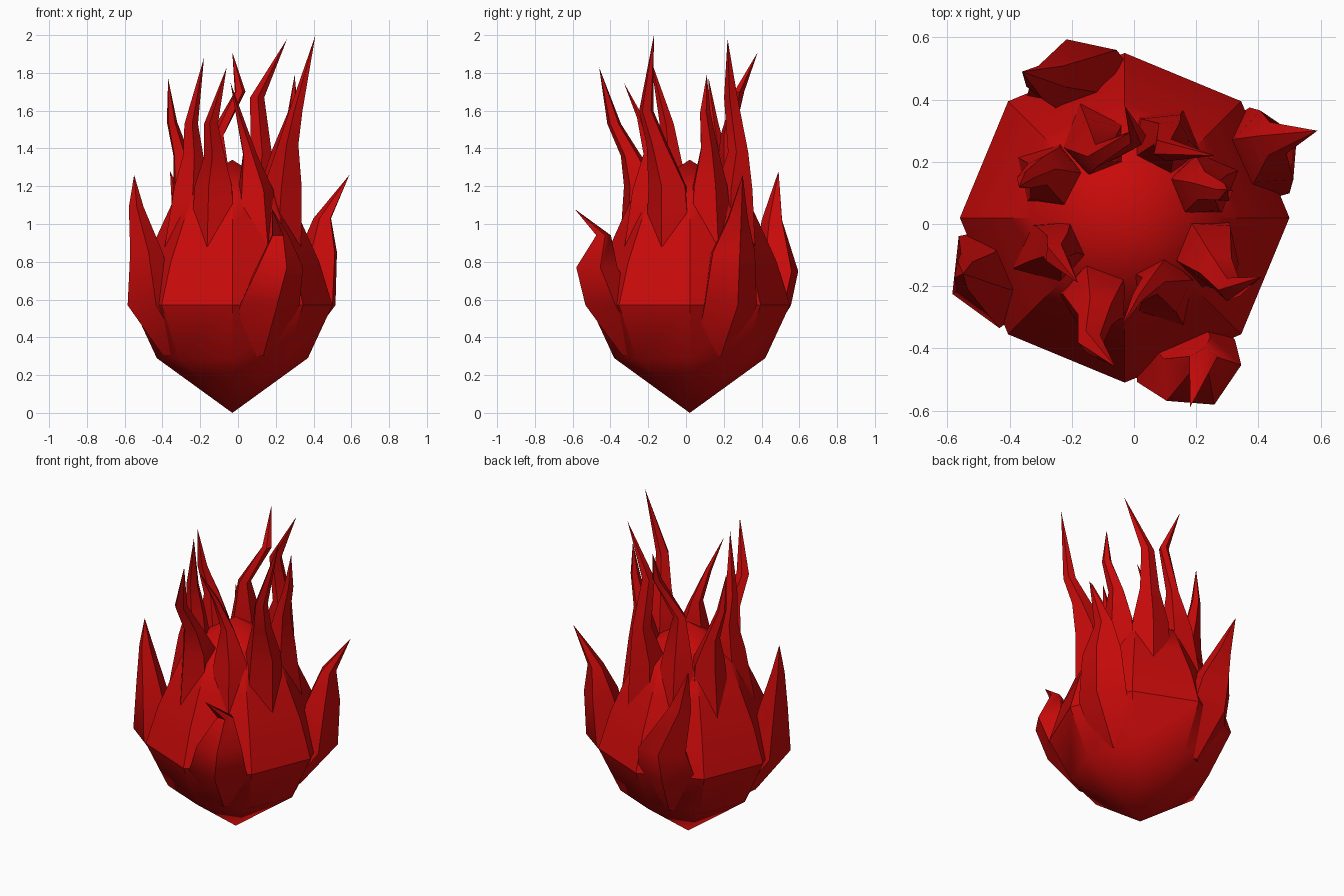
import bpy
import bmesh
from math import sin, cos, pi, atan2, radians
from mathutils import Vector

old_cube = bpy.data.objects.get("Cube")
if old_cube:
    bpy.data.objects.remove(old_cube, do_unlink=True)

red = bpy.data.materials.new("flame_red")
red.use_nodes = True
red.diffuse_color = (0.58, 0.003, 0.003, 1)
red.node_tree.nodes["Principled BSDF"].inputs["Base Color"].default_value = red.diffuse_color

CENTRE = Vector((-0.03, 0.02, 0))


def finish(name, bm, angle):
    """Turn a bmesh into a red object with smooth faces and sharp creases."""
    bmesh.ops.recalc_face_normals(bm, faces=bm.faces)
    mesh = bpy.data.meshes.new(name)
    bm.to_mesh(mesh)
    bm.free()
    mesh.materials.append(red)
    obj = bpy.data.objects.new(name, mesh)
    bpy.context.collection.objects.link(obj)
    bpy.ops.object.select_all(action="DESELECT")
    obj.select_set(True)
    bpy.context.view_layer.objects.active = obj
    bpy.ops.object.shade_smooth_by_angle(angle=radians(angle))
    return obj


def bridge(bm, lower, upper):
    """Join two rings; a ring of one vertex closes to a point."""
    count = max(len(lower), len(upper))
    for i in range(count):
        j = (i + 1) % count
        if len(lower) == 1:
            bm.faces.new((lower[0], upper[j], upper[i]))
        elif len(upper) == 1:
            bm.faces.new((lower[i], lower[j], upper[0]))
        else:
            bm.faces.new((lower[i], lower[j], upper[j], upper[i]))


def body(name, profile, sides):
    """Lathe a pointed, faceted body around the centre axis."""
    bm = bmesh.new()
    rings = []
    for radius, z in profile:
        count = sides if radius else 1
        rings.append([
            bm.verts.new(CENTRE + Vector((radius * cos(2 * pi * i / sides),
                                          radius * sin(2 * pi * i / sides), z)))
            for i in range(count)])
    for lower, upper in zip(rings, rings[1:]):
        bridge(bm, lower, upper)
    return finish(name, bm, 38)


def flame(name, path, tip, flatness=0.8, sides=5):
    """Loft a tapering tongue; each path point is x, y, z, half width."""
    bm = bmesh.new()
    rings = []
    for x, y, z, width in path:
        place = Vector((x, y, z))
        # one corner of every section points away from the body
        heading = atan2(y - CENTRE.y, x - CENTRE.x)
        outward = Vector((cos(heading), sin(heading), 0))
        sideways = Vector((-outward.y, outward.x, 0))
        rings.append([
            bm.verts.new(place + outward * cos(2 * pi * i / sides) * width * flatness
                         + sideways * sin(2 * pi * i / sides) * width)
            for i in range(sides)])
    rings.append([bm.verts.new(tip)])
    bm.faces.new(rings[0])
    for lower, upper in zip(rings, rings[1:]):
        bridge(bm, lower, upper)
    return finish(name, bm, 45)


def crown_flame(name, path, tip):
    """A tall tongue that swells out of one side of the body."""
    x, y, z, width = path[0]
    away = (Vector((x, y, 0)) - CENTRE).normalized()
    hip = CENTRE + away * 0.27
    return flame(name, [(hip.x, hip.y, 0.88, 0.13)] + path, tip, 0.95)


# Pointed bowl, tapering upper body and low peaked top
body("body", [(0, 0), (0.4, 0.29), (0.53, 0.57), (0.46, 0.8), (0.37, 1.0),
              (0.3, 1.15), (0, 1.34)], 8)

# Large outer tongues around the widest part
flame("outer_flame_front",
      [(0.09, -0.24, 0.3, 0.13), (0.15, -0.4, 0.57, 0.18),
       (0.21, -0.48, 0.77, 0.14), (0.22, -0.44, 0.94, 0.05)],
      (0.18, -0.59, 1.08))
flame("outer_flame_left",
      [(0.22, 0.14, 0.3, 0.13), (0.4, 0.22, 0.57, 0.16),
       (0.43, 0.24, 0.85, 0.13), (0.45, 0.27, 1.03, 0.06)],
      (0.59, 0.3, 1.26))
flame("outer_flame_back",
      [(-0.12, 0.29, 0.3, 0.13), (-0.17, 0.42, 0.57, 0.18),
       (-0.18, 0.48, 0.75, 0.15), (-0.28, 0.46, 1.02, 0.07)],
      (-0.36, 0.49, 1.28))
flame("outer_flame_right",
      [(-0.3, -0.1, 0.3, 0.13), (-0.46, -0.17, 0.57, 0.17),
       (-0.49, -0.18, 0.85, 0.11), (-0.54, -0.16, 1.09, 0.05)],
      (-0.55, -0.16, 1.26))

# Tall bent tongues crowning the top, one on each side of the body
crown_flame("crown_flame_left_front",
            [(0.24, -0.09, 1.2, 0.11), (0.27, -0.15, 1.42, 0.06),
             (0.31, -0.21, 1.6, 0.04)], (0.41, -0.17, 2.0))
crown_flame("crown_flame_left_back",
            [(0.1, 0.26, 1.18, 0.11), (0.12, 0.28, 1.38, 0.06),
             (0.1, 0.24, 1.67, 0.04)], (0.26, 0.22, 1.98))
crown_flame("crown_flame_back",
            [(-0.12, 0.25, 1.2, 0.1), (-0.11, 0.22, 1.47, 0.04),
             (0.01, 0.28, 1.7, 0.03)], (-0.03, 0.38, 1.91))
crown_flame("crown_flame_front",
            [(-0.12, -0.23, 1.2, 0.11), (-0.12, -0.29, 1.36, 0.06),
             (-0.14, -0.38, 1.53, 0.04)], (-0.06, -0.46, 1.83))
crown_flame("crown_flame_right_front",
            [(-0.25, -0.08, 1.2, 0.1), (-0.24, -0.08, 1.36, 0.06),
             (-0.25, -0.1, 1.53, 0.04)], (-0.18, -0.19, 1.88))
crown_flame("crown_flame_right_back",
            [(-0.26, 0.15, 1.2, 0.1), (-0.3, 0.17, 1.36, 0.05),
             (-0.35, 0.14, 1.54, 0.03)], (-0.37, 0.12, 1.77))
crown_flame("crown_flame_left",
            [(0.21, 0.12, 1.2, 0.1), (0.23, 0.12, 1.4, 0.05),
             (0.29, 0.1, 1.59, 0.03)], (0.3, 0.11, 1.79))
crown_flame("crown_flame_inner",
            [(0.09, -0.2, 1.18, 0.1), (0.06, -0.19, 1.37, 0.04),
             (0.01, -0.24, 1.56, 0.02)], (-0.04, -0.33, 1.75))
